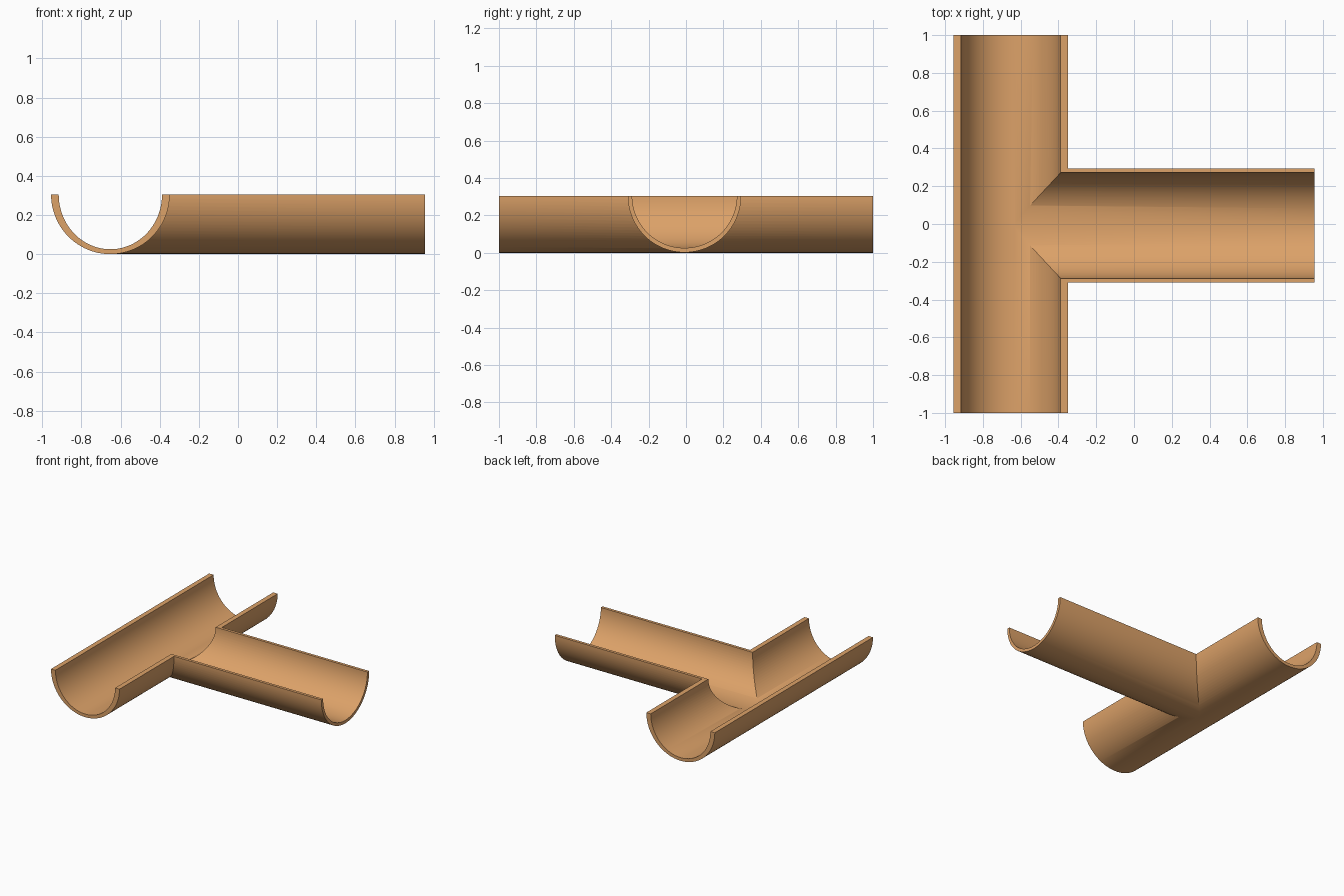
import bpy, bmesh, math

if "Cube" in bpy.data.objects:
    bpy.data.objects.remove(bpy.data.objects["Cube"])

N = 48          # segments per half round
TOP = 0.305     # rim height


def half_round(name, center, rx, rz, start, end, axis, lift=0.0):
    """Solid half-round bar, flat on top, running along x or y."""
    prof = [(center + rx * math.cos(math.pi * (1 + i / N)),
             TOP + rz * math.sin(math.pi * (1 + i / N))) for i in range(N + 1)]
    if lift:
        prof += [(center + rx, TOP + lift), (center - rx, TOP + lift)]
    bm = bmesh.new()
    rings = []
    for t in (start, end):
        rings.append([bm.verts.new((t, u, z) if axis == 'x' else (u, t, z))
                      for u, z in prof])
    a, b = rings
    n = len(prof)
    for i in range(n):
        j = (i + 1) % n
        bm.faces.new((a[i], a[j], b[j], b[i]))
    bm.faces.new(a)
    bm.faces.new(b)
    bmesh.ops.recalc_face_normals(bm, faces=bm.faces)
    me = bpy.data.meshes.new(name)
    bm.to_mesh(me)
    bm.free()
    ob = bpy.data.objects.new(name, me)
    bpy.context.collection.objects.link(ob)
    return ob


def boolean(target, tool, op):
    mod = target.modifiers.new(op.lower(), 'BOOLEAN')
    mod.operation = op
    mod.solver = 'EXACT'
    mod.object = tool
    bpy.context.view_layer.objects.active = target
    bpy.ops.object.modifier_apply(modifier=mod.name)
    bpy.data.objects.remove(tool, do_unlink=True)


# Outer body: long channel plus side branch
gutter = half_round("tee_gutter", -0.652, 0.303, 0.305, -1, 1, 'y')
branch = half_round("branch", -0.008, 0.303, 0.303, -0.64, 0.955, 'x')
boolean(gutter, branch, 'UNION')

# Hollow out both channels, leaving the far wall of the long one whole
boolean(gutter, half_round("main_bore", -0.652, 0.264, 0.28, -1.1, 1.1, 'y', 0.2), 'DIFFERENCE')
boolean(gutter, half_round("branch_bore", -0.008, 0.28, 0.279, -0.65, 1.1, 'x', 0.2), 'DIFFERENCE')

# Clay colour
mat = bpy.data.materials.new("clay")
mat.diffuse_color = (0.72, 0.36, 0.14, 1)
mat.use_nodes = True
mat.node_tree.nodes["Principled BSDF"].inputs["Base Color"].default_value = mat.diffuse_color
gutter.data.materials.clear()
gutter.data.materials.append(mat)

# Smooth rounds, sharp rims and mitres
bpy.ops.object.select_all(action='DESELECT')
gutter.select_set(True)
bpy.context.view_layer.objects.active = gutter
bpy.ops.object.shade_smooth_by_angle(angle=math.radians(30))
